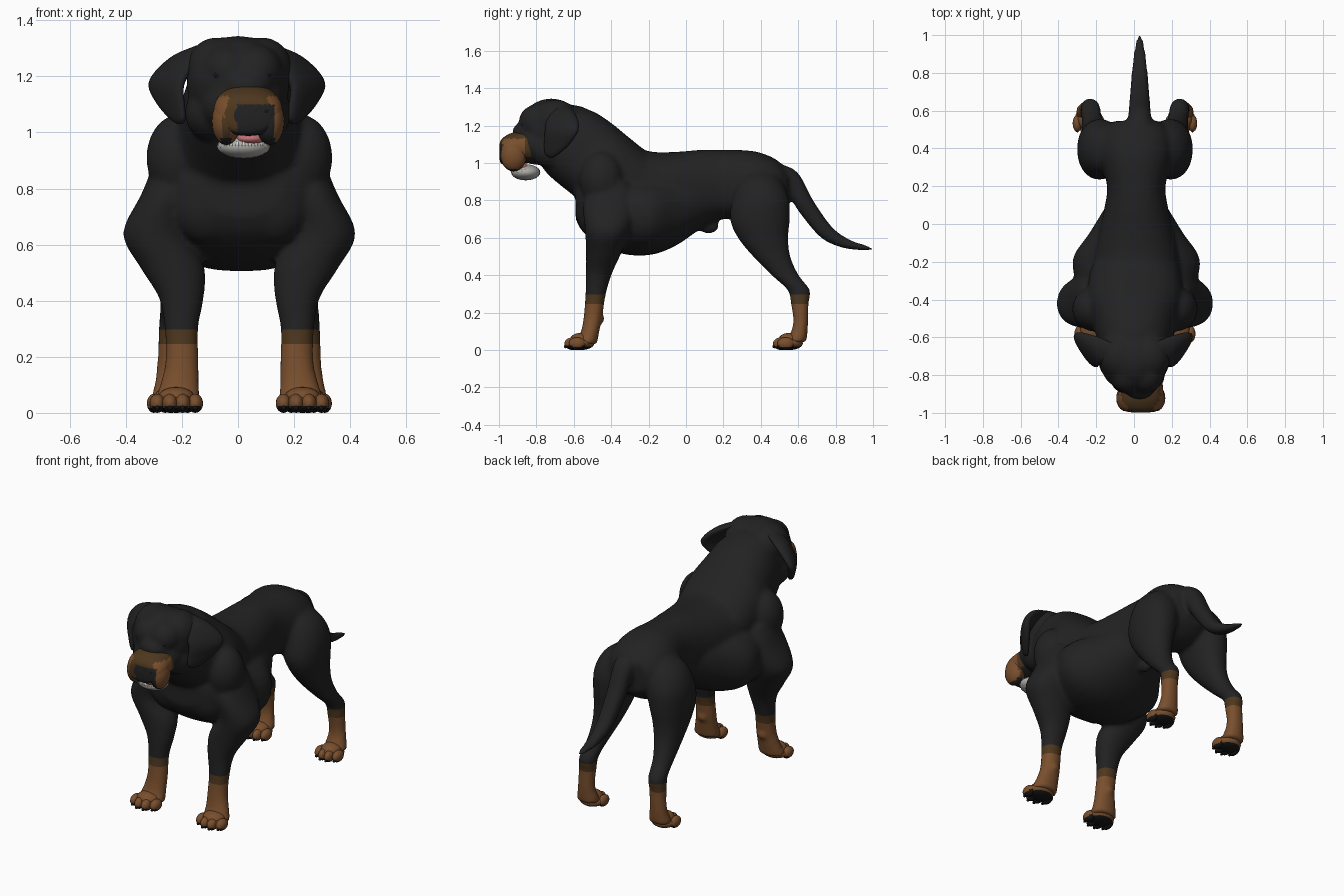
import bpy, bmesh, math
from mathutils import Vector, Matrix

cube = bpy.data.objects.get("Cube")
if cube:
    bpy.data.objects.remove(cube, do_unlink=True)

X, Y, Z = Vector((1, 0, 0)), Vector((0, 1, 0)), Vector((0, 0, 1))


def material(name, r, g, b):
    mat = bpy.data.materials.new(name)
    mat.use_nodes = True
    mat.diffuse_color = (r, g, b, 1)
    mat.node_tree.nodes["Principled BSDF"].inputs["Base Color"].default_value = (r, g, b, 1)
    return mat


black = material("black coat", .016, .016, .016)
tan = material("tan fur", .19, .077, .026)
brown = material("dark brown fur", .075, .038, .013)
dark = material("nose and claw black", .008, .008, .008)
pink = material("tongue pink", .55, .17, .18)
grey = material("jaw grey", .42, .41, .39)
white = material("tooth white", .75, .73, .68)
COAT = [black, tan, brown, dark]


def tube(bm, stations, a1, a2, sides=28, steps=5, power=.85):
    """Loft of rounded sections (x, y, z, radius 1, radius 2) smoothly joined."""
    p = [Vector(s) for s in stations]
    p = [p[0]] + p + [p[-1]]
    path = []
    for i in range(1, len(p) - 2):
        a, b, c, d = p[i - 1:i + 3]
        for k in range(steps):
            t = k / steps
            path.append(b + (c - a) * (t / 2)
                        + (a * 2 - b * 5 + c * 4 - d) * (t * t / 2)
                        + (b * 3 - a - c * 3 + d) * (t ** 3 / 2))
    path.append(p[-1])
    rings = []
    for s in path:
        ring = []
        for k in range(sides):
            ang = math.tau * k / sides
            u, v = (math.copysign(abs(w) ** power, w) for w in (math.cos(ang), math.sin(ang)))
            ring.append(bm.verts.new(Vector(s[:3]) + a1 * (u * s[3]) + a2 * (v * s[4])))
        rings.append(ring)
    faces = [bm.faces.new(rings[0]), bm.faces.new(rings[-1][::-1])]
    for r, q in zip(rings, rings[1:]):
        for k in range(sides):
            n = (k + 1) % sides
            faces.append(bm.faces.new((r[k], q[k], q[n], r[n])))
    bmesh.ops.recalc_face_normals(bm, faces=faces)


def ball(bm, centre, size, mat=0):
    m = Matrix.Translation(centre) @ Matrix.Diagonal((*size, 1))
    out = bmesh.ops.create_uvsphere(bm, u_segments=20, v_segments=12, radius=1, matrix=m)
    for v in out["verts"]:
        for f in v.link_faces:
            f.material_index = mat


def finish(name, bm, mats, rule=None):
    """Turn the bmesh into a smooth object, colouring its faces by a rule."""
    bm.normal_update()
    for f in bm.faces:
        f.smooth = True
        if rule:
            f.material_index = rule(f.calc_center_median(), f.normal, f.material_index)
    mesh = bpy.data.meshes.new(name)
    bm.to_mesh(mesh)
    bm.free()
    for m in mats:
        mesh.materials.append(m)
    obj = bpy.data.objects.new(name, mesh)
    bpy.context.collection.objects.link(obj)
    return obj


def side_x(stations, s, centre=.005):
    return [(centre + s * q[0], *q[1:]) for q in stations]


# Back from rump to withers, and the lower, wider ribcage
bm = bmesh.new()
back = [(.545, .86, .12, .1), (.5, .86, .17, .145), (.44, .86, .19, .18), (.35, .87, .19, .195),
        (.2, .885, .155, .185), (.08, .865, .17, .205), (-.05, .85, .2, .21),
        (-.18, .85, .225, .21), (-.32, .87, .245, .225), (-.45, .9, .25, .22), (-.53, .88, .2, .15)]
ribs = [(.16, .81, .12, .11), (.08, .79, .17, .14), (-.05, .745, .25, .185), (-.18, .72, .335, .21),
        (-.32, .73, .32, .22), (-.45, .76, .3, .205), (-.55, .79, .23, .16), (-.59, .8, .15, .1)]
for part in (back, ribs):
    tube(bm, [(.012, *t) for t in part], X, Z, power=.9)

# Neck
neck = [(-.26, .87, .24, .18), (-.42, .96, .255, .21), (-.54, 1.05, .215, .215),
        (-.64, 1.12, .19, .2), (-.72, 1.15, .15, .14)]
tube(bm, [(.005, *t) for t in neck], X, Vector((0, .56, .83)))

# Skull, brows, nose bridge, cheeks, nape, shoulder points, breast muscles
ball(bm, (0, -.72, 1.175), (.185, .175, .17))
ball(bm, (.015, -.8, 1.1), (.15, .12, .11))
ball(bm, (.03, -.85, 1.165), (.09, .08, .06))
ball(bm, (0, -.61, 1.195), (.165, .14, .115))
for s in (-1, 1):
    ball(bm, (.015 + s * .05, -.79, 1.22), (.095, .105, .095))
    ball(bm, (.005 + s * .08, -.7, 1.225), (.11, .13, .115))
    ball(bm, (s * .1, -.72, 1.07), (.09, .11, .1))
    ball(bm, (.005 + s * .215, -.45, .91), (.118, .12, .155))
    ball(bm, (.01 + s * .12, -.49, .75), (.13, .1, .15))
    ball(bm, (.005 + s * .205, -.45, .165), (.025, .018, .022))
ball(bm, (.01, .12, .665), (.03, .06, .045))

# Tail
tail = [(.42, .96, .07, .06), (.55, .915, .062, .058), (.645, .765, .055, .05),
        (.75, .63, .047, .042), (.85, .57, .038, .031), (.93, .55, .028, .022),
        (.98, .54, .018, .014), (1.003, .536, .007, .006)]
tube(bm, [(.03, *t) for t in tail], X, Vector((0, .7, .7)))

# Legs
fore_leg = [(.22, -.4, .9, .08, .1), (.26, -.41, .78, .09, .14), (.3, -.42, .64, .115, .12),
            (.24, -.44, .52, .115, .095), (.207, -.465, .41, .08, .07), (.207, -.483, .3, .06, .055),
            (.205, -.497, .18, .06, .05), (.215, -.515, .09, .072, .05), (.222, -.54, .03, .085, .065)]
hind_leg = [(.1, .39, .98, .04, .05), (.15, .395, .91, .1, .11), (.178, .4, .81, .122, .15),
            (.19, .395, .7, .115, .16), (.2, .412, .6, .095, .135), (.21, .458, .5, .075, .1),
            (.225, .53, .4, .057, .073), (.235, .603, .32, .052, .06), (.24, .608, .25, .05, .048),
            (.245, .613, .14, .052, .04), (.245, .59, .04, .072, .055)]
for s in (-1, 1):
    for leg in (fore_leg, hind_leg):
        tube(bm, side_x(leg, s), X, Y, power=.95)

# Fuse everything into one skin
draft = finish("body_draft", bm, [black])
remesh = draft.modifiers.new("Fuse", "REMESH")
remesh.mode = "VOXEL"
remesh.voxel_size = .012
relax = draft.modifiers.new("Relax", "SMOOTH")
relax.iterations = 10
skin = bpy.data.meshes.new_from_object(draft.evaluated_get(bpy.context.evaluated_depsgraph_get()))
bpy.data.objects.remove(draft, do_unlink=True)
bm = bmesh.new()
bm.from_mesh(skin)
bpy.data.meshes.remove(skin)
SOCK, BAND = .245, .297
for height in (SOCK, BAND):
    bmesh.ops.bisect_plane(bm, geom=bm.verts[:] + bm.edges[:] + bm.faces[:],
                           plane_co=(0, 0, height), plane_no=Z)
finish("body", bm, COAT, lambda c, n, m: 1 if c.z < SOCK else 2 if c.z < BAND else 0)

# Paws with instep, toes, claws and dark pads
for end, px, py, wide in (("front", .225, -.555, .09), ("rear", .245, .56, .08)):
    for side, s in (("right", -1), ("left", 1)):
        bm = bmesh.new()
        cx = .005 + s * px
        ball(bm, (cx, py - .005, .036), (wide * .92, .07, .036))
        ball(bm, (cx, py - .005, .056), (wide * .72, .06, .036))
        for k in (-1.5, -.5, .5, 1.5):
            tx = cx + k * wide * .5
            ty = py - (.05 if abs(k) < 1 else .027)
            ball(bm, (tx, ty, .034), (wide * .31, .045, .034))
            ball(bm, (tx, ty - .038, .018), (.008, .01, .009), 3)
        finish(f"{end}_{side}_paw", bm, COAT,
               lambda c, n, m: 3 if m == 3 or (n.z < -.35 and c.z < .022) else 1)

# Hanging ears
ear = [(.11, -.67, 1.31, .04, .03), (.17, -.665, 1.275, .075, .04), (.225, -.662, 1.22, .1, .035),
       (.252, -.667, 1.165, .103, .028), (.235, -.69, 1.1, .08, .022), (.212, -.715, 1.05, .045, .016),
       (.203, -.72, 1.03, .012, .008)]
for side, s in (("right", -1), ("left", 1)):
    bm = bmesh.new()
    tube(bm, side_x(ear, s, -.004), Vector((s * .55, .83, 0)), Vector((s * .83, -.55, 0)))
    finish(side + "_ear", bm, COAT)

# Eyes
for side, s in (("right", -1), ("left", 1)):
    bm = bmesh.new()
    ball(bm, (.015 + s * .085, -.866, 1.205), (.02, .018, .015))
    finish(side + "_eye", bm, [dark])

# Muzzle with hanging lips
MID = .036
bm = bmesh.new()
muzzle = [(-.8, 1.09, .11, .09), (-.87, 1.085, .118, .088), (-.93, 1.075, .122, .086),
          (-.97, 1.065, .11, .076), (-.99, 1.06, .085, .06), (-.997, 1.06, .05, .04)]
tube(bm, [(MID, *t) for t in muzzle], X, Z, sides=48, steps=8, power=.92)
for s in (-1, 1):
    ball(bm, (MID + s * .078, -.922, 1.04), (.052, .07, .085))


def muzzle_rule(c, n, m):
    if c.y < -.93 and abs(c.x - MID - .028) < .066 and c.z < 1.1 or n.z < -.7:
        return 0
    return 1 if abs(n.x) > .35 and c.z < 1.13 and c.y < -.865 else 2


finish("muzzle", bm, COAT, muzzle_rule)

# Nose with nostrils
bm = bmesh.new()
ball(bm, (MID + .028, -.966, 1.085), (.066, .032, .04))
for s in (-1, 1):
    ball(bm, (MID + .028 + s * .032, -.983, 1.075), (.022, .013, .017), 1)
finish("nose", bm, [black, dark])

# Open lower jaw, tongue and teeth
JAW = Vector((.02, -.857, .95))
bm = bmesh.new()
ball(bm, JAW, (.095, .078, .043))
finish("lower_jaw", bm, [grey])

bm = bmesh.new()
ball(bm, JAW + Vector((.025, -.035, .028)), (.052, .055, .022))
finish("tongue", bm, [pink])

bm = bmesh.new()
for k in range(13):
    ang = math.pi * (1 + k / 12)
    size = .03 if k in (2, 10) else .016
    spot = JAW + Vector((.086 * math.cos(ang), .072 * math.sin(ang), .01))
    bmesh.ops.create_cone(bm, cap_ends=True, segments=8, radius1=.009, radius2=.002,
                          depth=size, matrix=Matrix.Translation(spot))
finish("lower_teeth", bm, [white])
